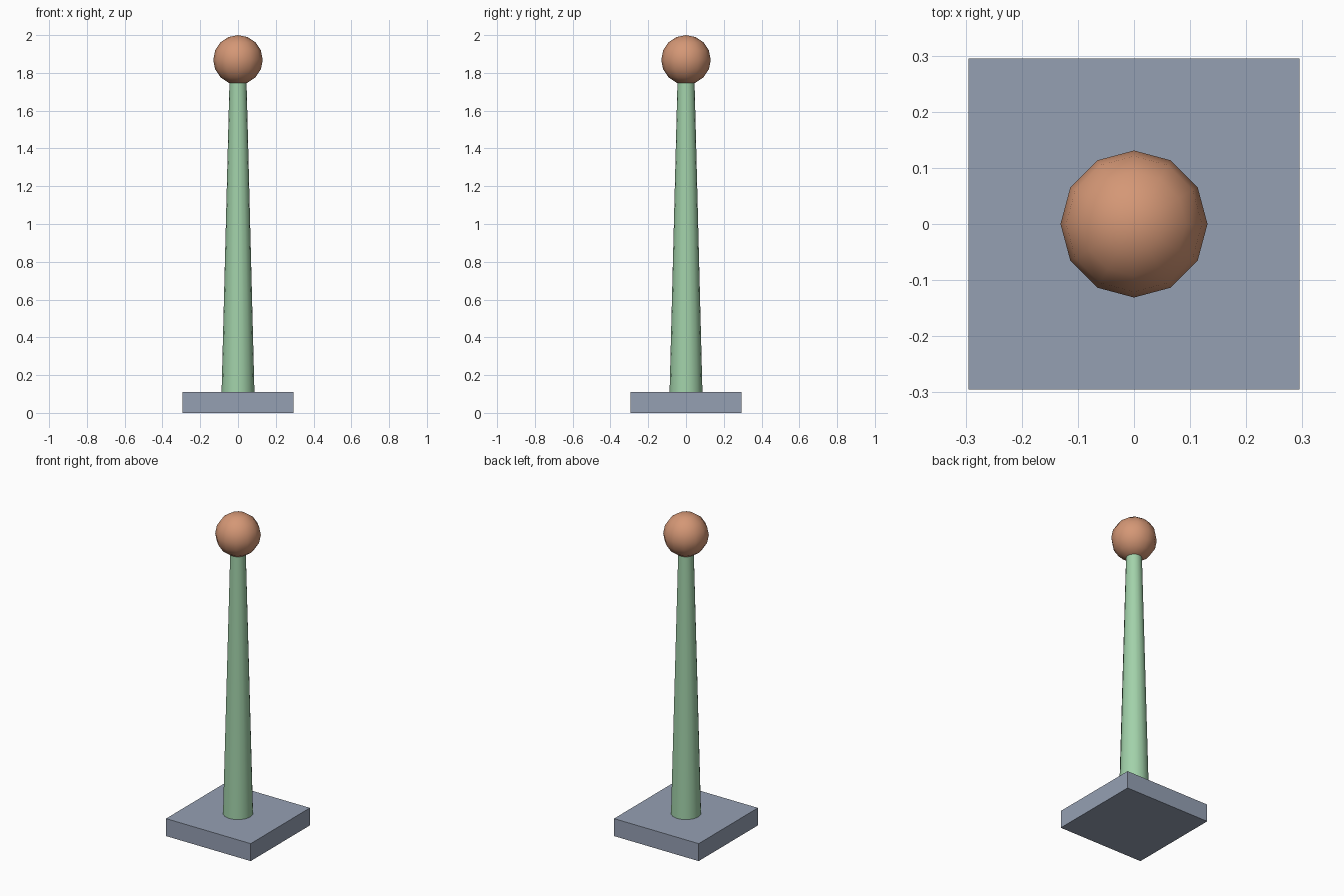
import bpy
import math

if "Cube" in bpy.data.objects:
    bpy.data.objects.remove(bpy.data.objects["Cube"], do_unlink=True)


def material(name, rgb):
    mat = bpy.data.materials.new(name)
    mat.use_nodes = True
    mat.diffuse_color = (*rgb, 1)
    mat.node_tree.nodes["Principled BSDF"].inputs["Base Color"].default_value = (*rgb, 1)
    return mat


def finish(name, mat, smooth=False):
    obj = bpy.context.object
    obj.name = name
    obj.data.materials.append(mat)
    if smooth:
        bpy.ops.object.shade_smooth_by_angle(angle=math.radians(30))
    return obj


grey = material("slate grey", (0.30, 0.35, 0.45))
green = material("soft green", (0.36, 0.64, 0.40))
orange = material("clay orange", (0.66, 0.31, 0.18))

BASE_HEIGHT = 0.11
POLE_TOP = 1.76
BALL_RADIUS = 0.131

# Square base slab
bpy.ops.mesh.primitive_cube_add(size=1, location=(0, 0, BASE_HEIGHT / 2))
slab = finish("base_slab", grey)
slab.scale = (0.59, 0.59, BASE_HEIGHT)

# Tapered pole
bpy.ops.mesh.primitive_cone_add(
    vertices=16, radius1=0.087, radius2=0.045, depth=POLE_TOP - BASE_HEIGHT,
    location=(0, 0, (POLE_TOP + BASE_HEIGHT) / 2))
finish("tapered_pole", green, smooth=True)

# Ball on top
bpy.ops.mesh.primitive_uv_sphere_add(
    segments=12, ring_count=8, radius=BALL_RADIUS, location=(0, 0, 2 - BALL_RADIUS))
finish("top_ball", orange, smooth=True)
